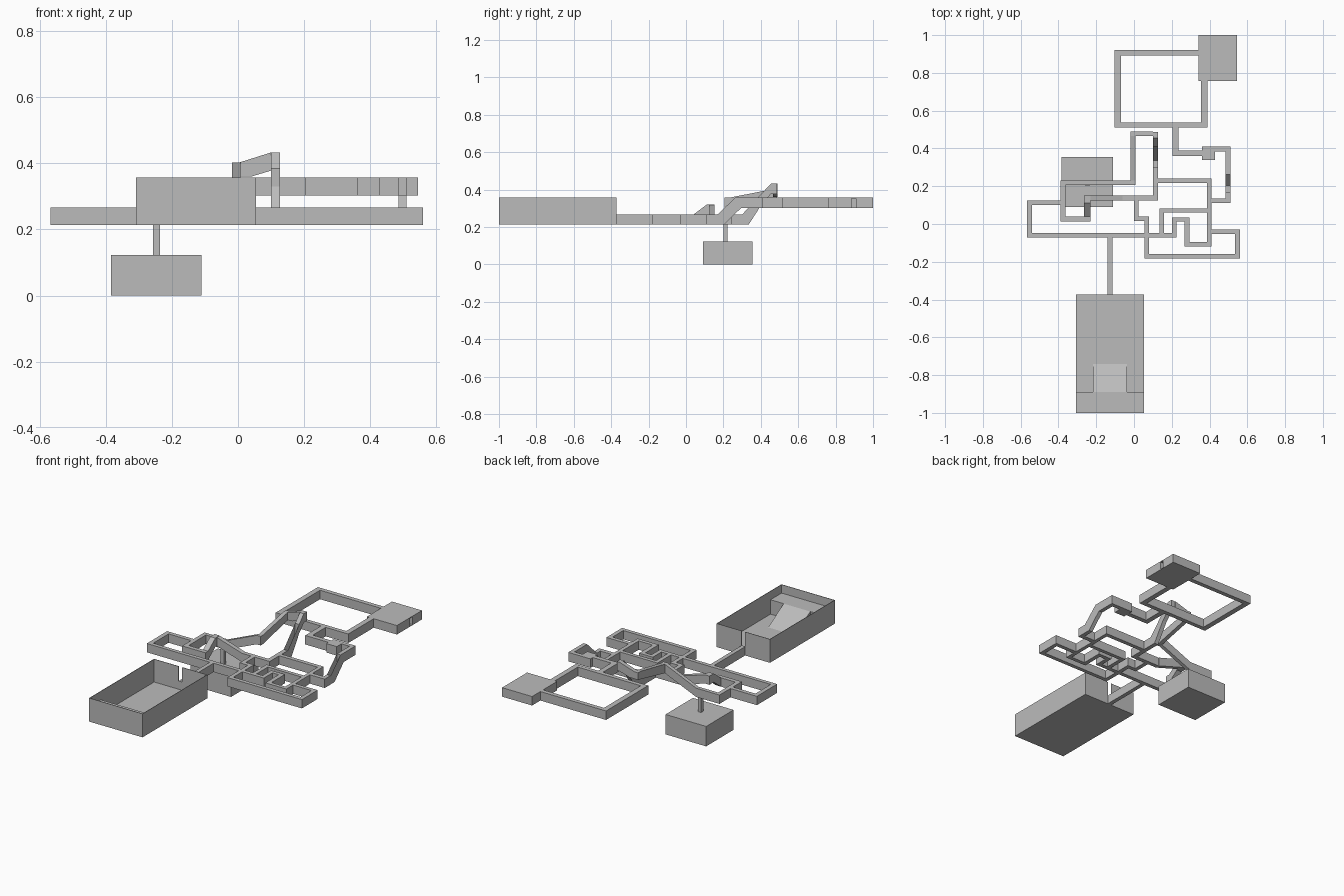
import bpy, bmesh

stone = bpy.data.materials.new("grey_stone")
stone.diffuse_color = (0.5, 0.5, 0.5, 1)


def finish(name, bm):
    bmesh.ops.recalc_face_normals(bm, faces=bm.faces)
    me = bpy.data.meshes.new(name)
    bm.to_mesh(me)
    bm.free()
    me.materials.append(stone)
    ob = bpy.data.objects.new(name, me)
    bpy.context.collection.objects.link(ob)
    return ob


def add_box(bm, x0, x1, y0, y1, z0, z1):
    vs = bmesh.ops.create_cube(bm, size=1)["verts"]
    for v in vs:
        v.co.x = x1 if v.co.x > 0 else x0
        v.co.y = y1 if v.co.y > 0 else y0
        v.co.z = z1 if v.co.z > 0 else z0


def boxes(name, runs, z0, z1):
    bm = bmesh.new()
    for r in runs:
        add_box(bm, *r, z0, z1)
    return finish(name, bm)


def prism(name, axis, w0, w1, profile, open_edge=None):
    """Extrude a side profile (run, z) across w0..w1; axis is the run direction.
    open_edge is the index of a profile edge left without a face."""
    bm = bmesh.new()

    def ring(w):
        return [bm.verts.new((a, w, z) if axis == "x" else (w, a, z)) for a, z in profile]
    A, B = ring(w0), ring(w1)
    bm.faces.new(A)
    bm.faces.new(B[::-1])
    n = len(A)
    for i in range(n):
        if i != open_edge:
            j = (i + 1) % n
            bm.faces.new((A[i], A[j], B[j], B[i]))
    return finish(name, bm)


LO, LT = 0.213, 0.267     # lower floor level
HO, HT = 0.302, 0.357     # upper floor level

# Lower corridors: x0, x1, y0, y1
boxes("lower_corridors", [
    (-0.567, 0.225, -0.072, -0.048),
    (-0.567, -0.54, -0.072, 0.125), (-0.567, -0.362, 0.1, 0.125),
    (-0.388, -0.362, 0.014, 0.23), (-0.388, -0.23, 0.014, 0.04),
    (-0.388, -0.23, 0.207, 0.23),
    (-0.06, 0.125, 0.125, 0.15), (0.0, 0.025, 0.016, 0.15),
    (0.0, 0.08, 0.016, 0.04), (0.055, 0.08, -0.182, 0.04),
    (0.055, 0.56, -0.182, -0.158), (0.535, 0.56, -0.182, -0.03),
    (0.387, 0.56, -0.054, -0.03), (0.387, 0.41, -0.118, 0.242),
    (0.267, 0.41, -0.118, -0.095), (0.267, 0.293, -0.118, 0.035),
    (0.2, 0.293, 0.012, 0.035), (0.2, 0.225, -0.072, 0.035),
    (0.135, 0.41, 0.06, 0.083), (0.135, 0.16, -0.072, 0.083),
    (0.1, 0.41, 0.217, 0.242), (0.1, 0.127, 0.125, 0.3),
    (0.387, 0.51, 0.11, 0.136), (0.485, 0.51, 0.11, 0.168),
    (-0.14, -0.115, -0.375, -0.05),
], LO, LT)

# Upper corridors and the ring that leads to the upper room
boxes("upper_corridors", [
    (-0.103, 0.388, 0.512, 0.538), (-0.103, -0.07, 0.512, 0.92),
    (-0.103, 0.345, 0.893, 0.92), (0.356, 0.388, 0.512, 0.765),
    (0.203, 0.235, 0.36, 0.52), (0.203, 0.37, 0.36, 0.388),
    (0.36, 0.43, 0.34, 0.41), (0.36, 0.51, 0.385, 0.41),
    (0.485, 0.51, 0.263, 0.41),
], HO, HT)

# Upper room with a slit doorway in its right side
room = boxes("upper_room", [(0.342, 0.545, 0.758, 1.0)], HO, HT)
cutter = boxes("doorway_cutter", [(0.45, 0.6, 0.885, 0.91)], 0.305, 0.353)
cutter.hide_render = True
cutter.hide_viewport = True
mod = room.modifiers.new("doorway", "BOOLEAN")
mod.object = cutter
mod.operation = "DIFFERENCE"
mod.solver = "EXACT"

# Stairways, open at the top
prism("east_stairs", "y", 0.485, 0.51,
      [(0.168, LT), (0.263, HT), (0.295, HT), (0.295, HO), (0.263, HO - 0.03), (0.205, LO), (0.168, LO)], 0)
prism("centre_stairs", "y", 0.1, 0.127,
      [(0.3, LT), (0.41, 0.385), (0.41, 0.33), (0.335, LO), (0.3, LO)], 0)
prism("centre_landing", "y", 0.1, 0.127,
      [(0.41, 0.385), (0.455, 0.433), (0.487, 0.433), (0.487, 0.378), (0.455, 0.378), (0.41, 0.33)])
prism("west_stairs", "y", -0.265, -0.23,
      [(0.04, LT), (0.11, 0.32), (0.152, 0.32), (0.152, LT), (0.11, LT), (0.04, LO)])

# Sloping passages
prism("west_bridge", "x", 0.125, 0.152,
      [(-0.235, 0.32), (-0.06, LT), (-0.06, LO), (-0.235, LT)])
prism("north_slope_lower", "x", 0.207, 0.23,
      [(-0.23, LT), (-0.018, HT), (0.008, HT), (0.008, HO), (-0.018, HO), (-0.23, LO)])
prism("north_slope_middle", "y", -0.018, 0.008,
      [(0.207, HT), (0.23, HT), (0.465, 0.403), (0.49, 0.403), (0.49, 0.36), (0.465, 0.355), (0.23, HO), (0.207, HO)])
prism("north_slope_upper", "x", 0.465, 0.49,
      [(0.005, 0.403), (0.1, 0.433), (0.1, 0.378), (0.04, 0.36), (0.005, 0.36)])

# Cellar and its shaft
boxes("cellar", [(-0.385, -0.11, 0.09, 0.355)], 0, 0.122)
boxes("cellar_shaft", [(-0.257, -0.236, 0.2, 0.222)], 0.12, 0.22)

# Great hall: open-topped thin walls, with a gap for the passage
hx0, hx1, hy0, hy1, t = -0.308, 0.054, -1.0, -0.372, 0.003
boxes("hall_walls", [
    (hx0, hx0 + t, hy0, hy1), (hx1 - t, hx1, hy0, hy1), (hx0, hx1, hy0, hy0 + t),
    (hx0, -0.14, hy1 - t, hy1), (-0.115, hx1, hy1 - t, hy1),
], LO, HT)
boxes("hall_floor", [(hx0, hx1, hy0, hy1)], LO, LO + 0.004)
boxes("hall_ledge", [(hx0 + t, hx1 - t, hy0 + t, -0.89)], LO, 0.305)
prism("hall_ramp", "y", -0.218, -0.038, [(-0.89, LO), (-0.89, 0.305), (-0.74, LO + 0.004), (-0.74, LO)])
